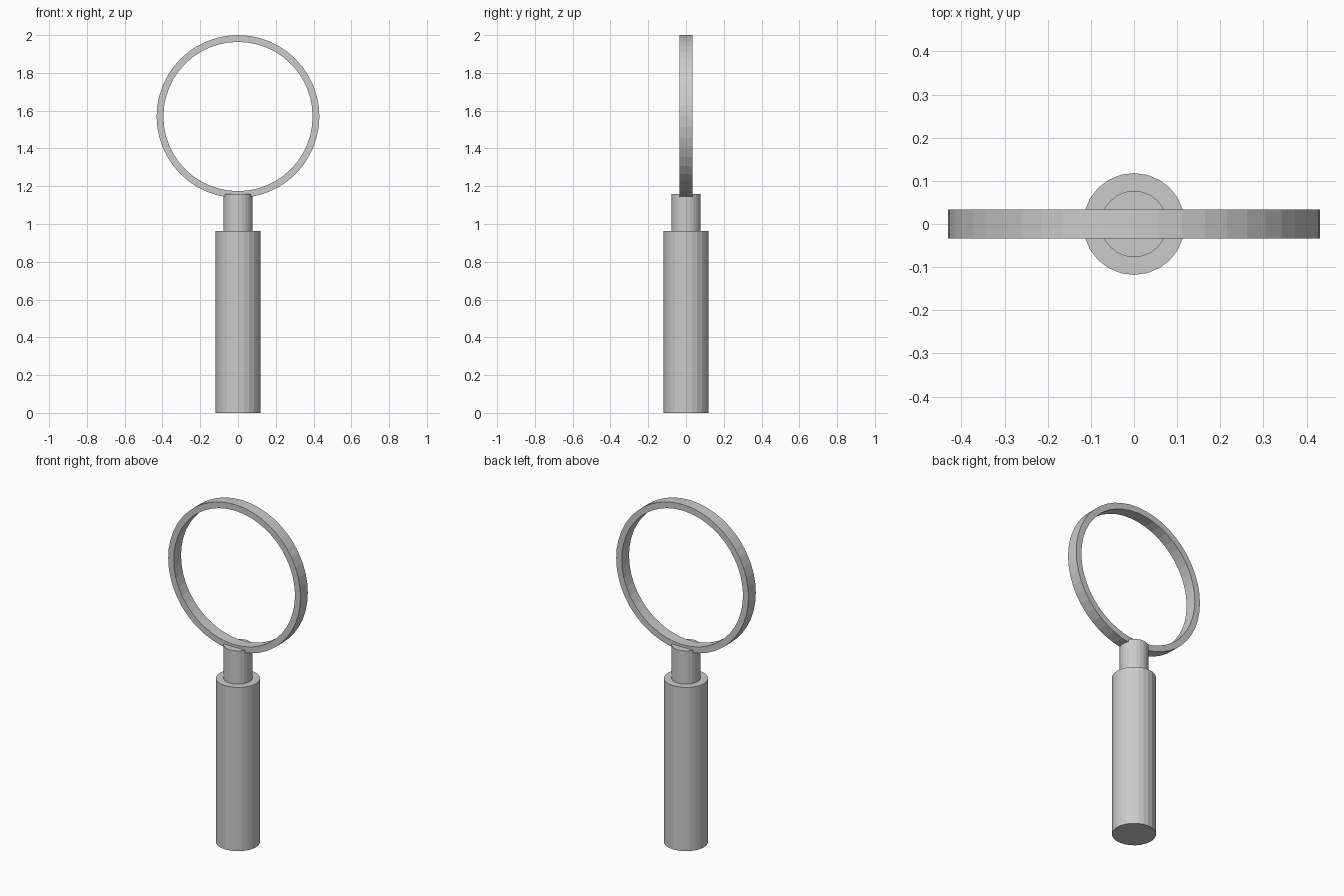
import bpy, bmesh, math

if "Cube" in bpy.data.objects:
    bpy.data.objects.remove(bpy.data.objects["Cube"])

grey = bpy.data.materials.new("plain grey")
grey.diffuse_color = (0.6, 0.6, 0.6, 1)
grey.use_nodes = True
grey.node_tree.nodes["Principled BSDF"].inputs["Base Color"].default_value = grey.diffuse_color


def lathe(name, profile, sides, closed, matrix_axis="Z", lift=0.0):
    """Revolve a (radius, height) profile; closed loops make rings, open ones get caps."""
    bm = bmesh.new()
    loops = []
    for r, h in profile:
        loop = []
        for i in range(sides):
            a = 2 * math.pi * i / sides
            u, v = r * math.sin(a), r * math.cos(a)
            co = (u, v, h + lift) if matrix_axis == "Z" else (u, h, v + lift)
            loop.append(bm.verts.new(co))
        loops.append(loop)
    n = len(loops)
    for k in range(n if closed else n - 1):
        a, b = loops[k], loops[(k + 1) % n]
        for i in range(sides):
            j = (i + 1) % sides
            bm.faces.new((a[i], a[j], b[j], b[i]))
    if not closed:
        bm.faces.new(loops[0])
        bm.faces.new(loops[-1])
    bmesh.ops.recalc_face_normals(bm, faces=bm.faces)
    mesh = bpy.data.meshes.new(name)
    bm.to_mesh(mesh)
    bm.free()
    mesh.materials.append(grey)
    obj = bpy.data.objects.new(name, mesh)
    bpy.context.collection.objects.link(obj)
    return obj


# Grip and the narrower neck above it
lathe("handle", [(0.118, 0), (0.118, 0.964)], 24, False)
lathe("neck", [(0.077, 0.964), (0.077, 1.16)], 24, False)

# Upright open hoop with a rectangular section
outer, inner, half = 0.431, 0.395, 0.034
lathe("hoop", [(outer, -half), (outer, half), (inner, half), (inner, -half)],
      48, True, "Y", 2 - outer)
